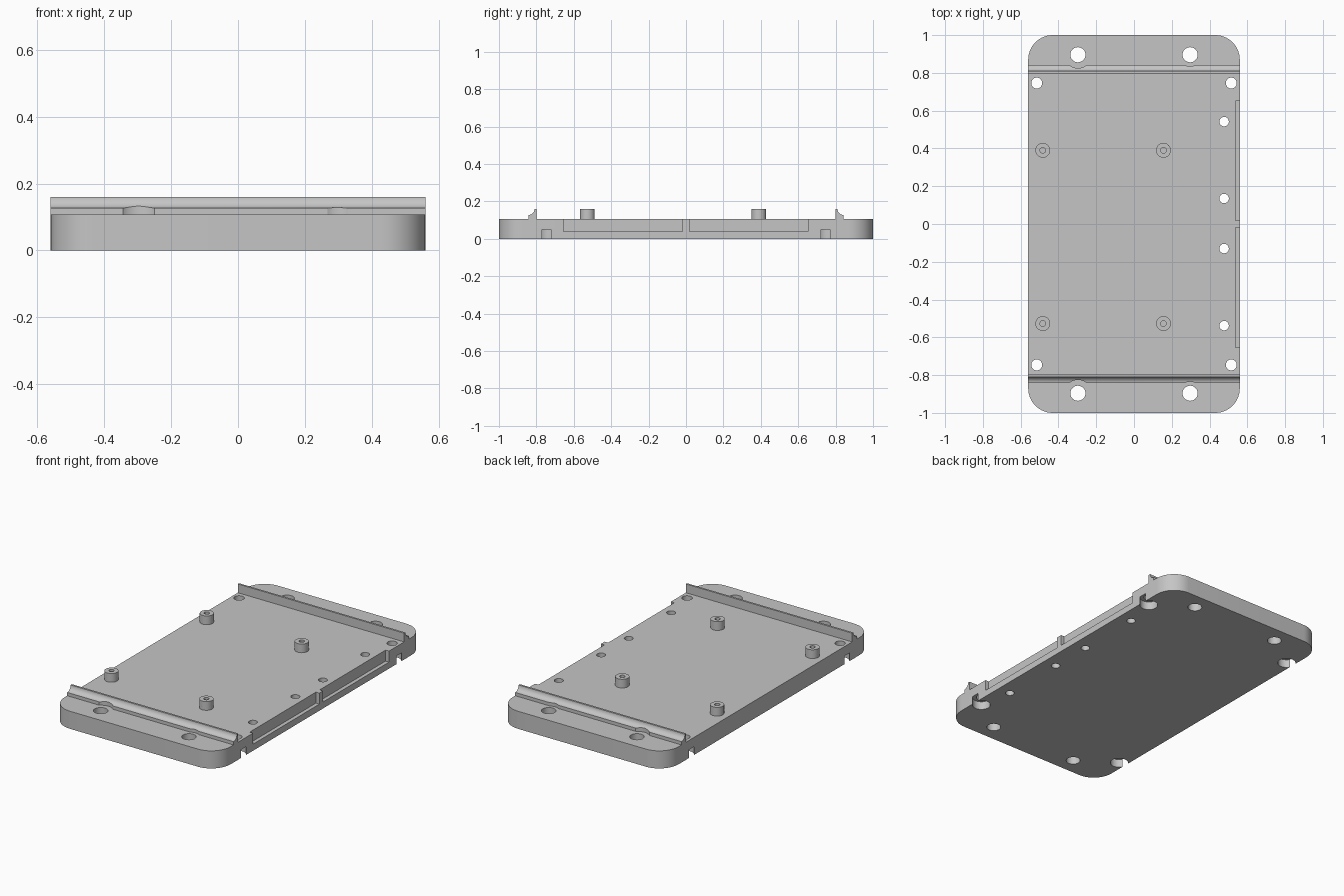
import bpy, bmesh
from math import sin, cos, pi, radians
from mathutils import Vector

if "Cube" in bpy.data.objects:
    bpy.data.objects.remove(bpy.data.objects["Cube"], do_unlink=True)

grey = bpy.data.materials.new("light_grey")
grey.use_nodes = True
grey.diffuse_color = (0.56, 0.56, 0.56, 1)
grey.node_tree.nodes["Principled BSDF"].inputs["Base Color"].default_value = grey.diffuse_color

W, L, T = 0.56, 1.0, 0.107      # half width, half length, plate thickness
TOP = 0.16                      # height of rails and standoffs
CORNER = 0.13


def arc(cx, cy, r, a0, a1, n):
    """Points along an arc, angles in degrees."""
    steps = [radians(a0 + (a1 - a0) * i / n) for i in range(n + 1)]
    return [(cx + r * cos(a), cy + r * sin(a)) for a in steps]


def circle(cx, cy, r, n=40):
    return arc(cx, cy, r, 0, 360, n)[:-1]


def box(x0, x1, y0, y1):
    return [(x0, y0), (x1, y0), (x1, y1), (x0, y1)]


def extrude(name, outlines, lo, hi, axis="z"):
    """Extrude closed outlines along z (xy outlines) or x (yz outlines)."""
    bm = bmesh.new()
    for pts in outlines:
        if axis == "z":
            verts = [bm.verts.new((a, b, lo)) for a, b in pts]
            step = Vector((0, 0, hi - lo))
        else:
            verts = [bm.verts.new((lo, a, b)) for a, b in pts]
            step = Vector((hi - lo, 0, 0))
        face = bm.faces.new(verts)
        new = bmesh.ops.extrude_face_region(bm, geom=[face], use_keep_orig=True)
        moved = [g for g in new["geom"] if isinstance(g, bmesh.types.BMVert)]
        bmesh.ops.translate(bm, verts=moved, vec=step)
    bmesh.ops.recalc_face_normals(bm, faces=bm.faces)
    mesh = bpy.data.meshes.new(name)
    bm.to_mesh(mesh)
    bm.free()
    obj = bpy.data.objects.new(name, mesh)
    bpy.context.collection.objects.link(obj)
    mesh.materials.append(grey)
    return obj


def activate(obj):
    bpy.ops.object.select_all(action="DESELECT")
    obj.select_set(True)
    bpy.context.view_layer.objects.active = obj


def cut(obj, outlines, lo, hi):
    """Subtract extruded outlines from an object."""
    cutter = extrude("cutter", outlines, lo, hi)
    cutter.hide_render = True
    activate(obj)
    mod = obj.modifiers.new("cut", "BOOLEAN")
    mod.operation = "DIFFERENCE"
    mod.solver = "EXACT"
    mod.object = cutter
    bpy.ops.object.modifier_apply(modifier=mod.name)
    bpy.data.objects.remove(cutter, do_unlink=True)


# Base plate with rounded corners
cx, cy = W - CORNER, L - CORNER
outline = (arc(cx, cy, CORNER, 0, 90, 14) + arc(-cx, cy, CORNER, 90, 180, 14)
           + arc(-cx, -cy, CORNER, 180, 270, 14) + arc(cx, -cy, CORNER, 270, 360, 14))
plate = extrude("base_plate", [outline], 0, T)

# Through holes: mounting, corner screws and a row along one edge
signs = [(sx, sy) for sx in (-1, 1) for sy in (-1, 1)]
holes = [circle(sx * 0.297, sy * 0.896, 0.04) for sx, sy in signs]
holes += [circle(sx * 0.515, sy * 0.746, 0.029) for sx, sy in signs]
holes += [circle(0.477, y, 0.025) for y in (-0.538, -0.13, 0.135, 0.542)]
cut(plate, holes, -0.1, 0.3)

# Counterbores underneath, breaking out through the long sides
cut(plate, [circle(sx * 0.515, sy * 0.746, 0.051) for sx, sy in signs], -0.1, 0.05)

# Shallow side recesses split by a thin rib
cut(plate, [box(0.537, 0.7, -0.655, -0.018), box(0.537, 0.7, 0.018, 0.652)], 0.04, 0.3)

# End rails with a concave outer face, relieved around the mounting holes
profile = [(0.798, T), (0.798, TOP)] + arc(0.843, TOP, 0.033, 180, 270, 12) + [(0.843, T)]
for side, name in ((-1, "front_rail"), (1, "back_rail")):
    rail = extrude(name, [[(side * y, z) for y, z in profile]], -W, W, "x")
    cut(rail, [circle(-0.297, side * 0.896, 0.071), circle(0.297, side * 0.896, 0.061)],
        0.05, 0.3)

# Hollow standoffs
for x, xn in ((-0.483, "right"), (0.156, "left")):
    for y, yn in ((-0.527, "front"), (0.39, "back")):
        post = extrude(f"{yn}_{xn}_standoff", [circle(x, y, 0.039)], T, TOP)
        cut(post, [circle(x, y, 0.015, 24)], 0.05, 0.3)

# Smooth the round walls, keep hard edges
for obj in bpy.context.collection.objects:
    if obj.type == "MESH" and grey.name in obj.data.materials:
        activate(obj)
        bpy.ops.object.shade_smooth_by_angle(angle=radians(30))
